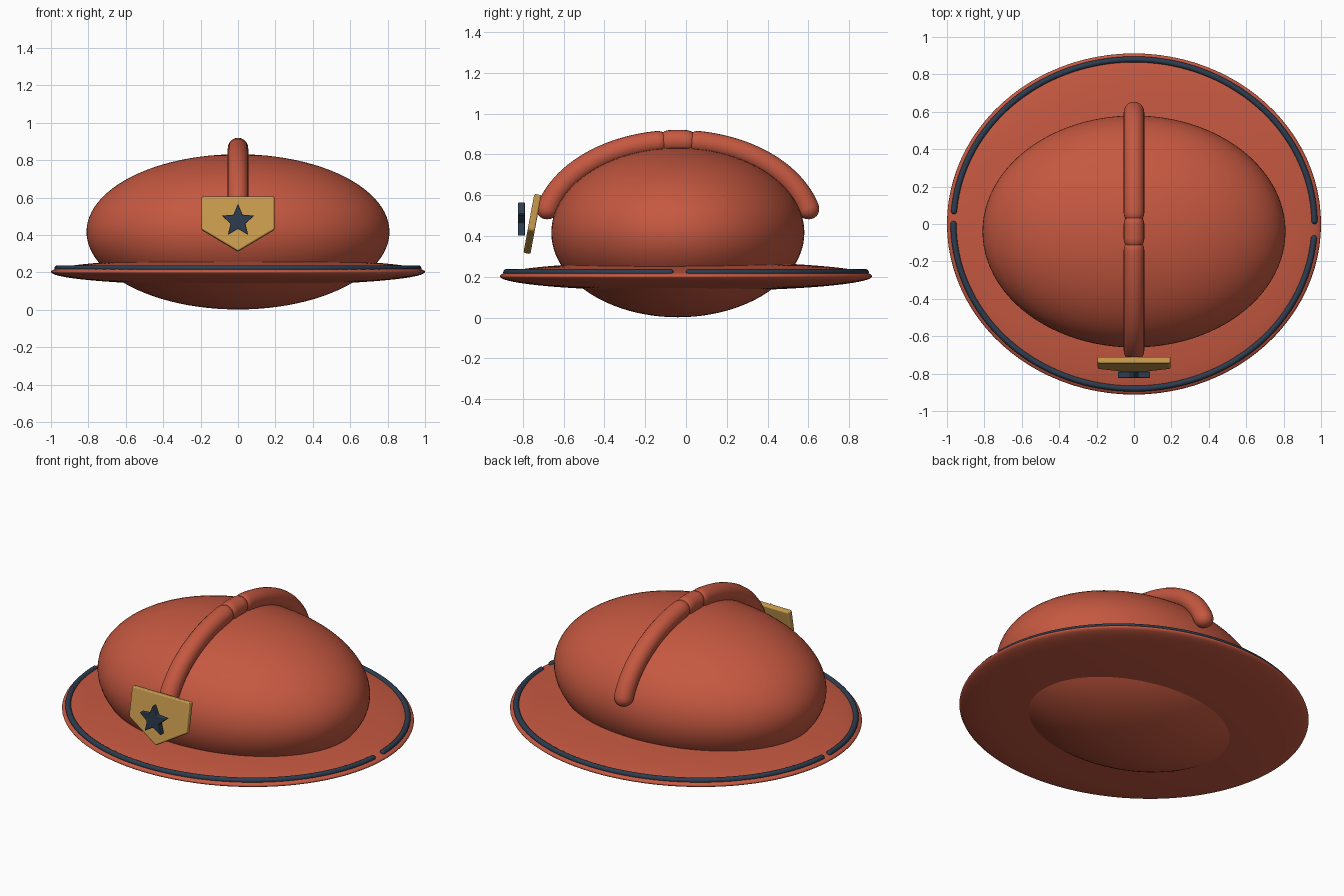
import bpy
import bmesh
from math import sin, cos, pi, radians, sqrt

cube = bpy.data.objects.get("Cube")
if cube:
    bpy.data.objects.remove(cube, do_unlink=True)


def material(name, rgb):
    m = bpy.data.materials.new(name)
    m.use_nodes = True
    m.diffuse_color = (*rgb, 1)
    bsdf = next(n for n in m.node_tree.nodes if n.type == 'BSDF_PRINCIPLED')
    bsdf.inputs["Base Color"].default_value = (*rgb, 1)
    return m


RED = material("brick red", (0.56, 0.098, 0.052))
GOLD = material("gold", (0.58, 0.33, 0.075))
NAVY = material("navy", (0.026, 0.046, 0.078))


def add_object(name, bm, mat, location=(0, 0, 0), smooth=True):
    bmesh.ops.recalc_face_normals(bm, faces=bm.faces)
    mesh = bpy.data.meshes.new(name)
    bm.to_mesh(mesh)
    bm.free()
    mesh.materials.append(mat)
    mesh.polygons.foreach_set("use_smooth", [smooth] * len(mesh.polygons))
    ob = bpy.data.objects.new(name, mesh)
    ob.location = location
    bpy.context.collection.objects.link(ob)
    return ob


def ellipsoid(name, centre, radii, mat):
    bm = bmesh.new()
    bmesh.ops.create_uvsphere(bm, u_segments=96, v_segments=48, radius=1)
    bmesh.ops.scale(bm, vec=radii, verts=bm.verts)
    return add_object(name, bm, mat, centre)


def arc_tube(name, point, start, end, radius, steps, mat, side):
    """Round-ended tube along point(angle); side(angle) gives the two ring axes."""
    cap, sides = 8, 20
    path = []
    speed = [(point(a + 0.001) - point(a)).length / 0.001 for a in (start, end)]
    for i in range(cap):
        k = cos(i / cap * pi / 2)
        path.append((start - k * radius / speed[0], sqrt(1 - k * k)))
    path += [(start + (end - start) * i / steps, 1) for i in range(steps + 1)]
    for i in range(cap - 1, -1, -1):
        k = cos(i / cap * pi / 2)
        path.append((end + k * radius / speed[1], sqrt(1 - k * k)))
    bm = bmesh.new()
    rings = []
    for a, r in path:
        u, v = side(a)
        rings.append([bm.verts.new(point(a) + (u * cos(t) + v * sin(t)) * radius * r)
                      for t in (2 * pi * j / sides for j in range(sides))])
    for low, high in zip(rings, rings[1:]):
        for j in range(sides):
            k = (j + 1) % sides
            bm.faces.new((low[j], low[k], high[k], high[j]))
    bmesh.ops.remove_doubles(bm, verts=bm.verts, dist=1e-6)
    return add_object(name, bm, mat)


def plate(name, outline, depth, bevel, mat, location, tilt=0):
    """Bevelled slab whose outline lies in the x-z plane."""
    bm = bmesh.new()
    face = bm.faces.new([bm.verts.new((x, -depth / 2, z)) for x, z in outline])
    out = bmesh.ops.extrude_face_region(bm, geom=[face])
    moved = [g for g in out["geom"] if isinstance(g, bmesh.types.BMVert)]
    bmesh.ops.translate(bm, vec=(0, depth, 0), verts=moved)
    ob = add_object(name, bm, mat, location, smooth=False)
    ob.rotation_euler.x = tilt
    mod = ob.modifiers.new("soft edges", 'BEVEL')
    mod.width, mod.segments = bevel, 3
    return ob


from mathutils import Vector

# Dome and brim
ellipsoid("dome", (0, -0.04, 0.417), (0.81, 0.62, 0.415), RED)
ellipsoid("brim", (0, 0, 0.203), (1.0, 0.912, 0.073), RED)


# Crest tubes over the dome, running front to back
def crest_point(a):
    return Vector((0, -0.04 + 0.66 * cos(a), 0.42 + 0.445 * sin(a)))


def crest_side(a):
    return Vector((1, 0, 0)), Vector((0, cos(a) / 0.66, sin(a) / 0.445)).normalized()


low, gap, knob = radians(15), 0.15, 0.06
for name, a, b in (("rear_crest", low, pi / 2 - gap),
                   ("middle_crest", pi / 2 - knob, pi / 2 + knob),
                   ("front_crest", pi / 2 + gap, pi - low)):
    arc_tube(name, crest_point, a, b, 0.055, 40, RED, crest_side)


# Dark trim around the brim, in two arcs
def trim_point(a):
    return Vector((0.965 * cos(a), 0.88 * sin(a), 0.222))


def trim_side(a):
    return Vector((cos(a) / 0.965, sin(a) / 0.88, 0)).normalized(), Vector((0, 0, 1))


for name, a, b in (("rear_trim", 1, 175.5), ("front_trim", 180, 355)):
    arc_tube(name, trim_point, radians(a), radians(b), 0.016, 90, NAVY, trim_side)

# Shield badge leaning back, with an upright star in front
shield = [(-0.195, 0.148), (-0.195, -0.03), (0, -0.148), (0.195, -0.03), (0.195, 0.148)]
plate("badge_shield", shield, 0.035, 0.008, GOLD, (0, -0.753, 0.458), radians(-10.5))

star = []
for i in range(10):
    r, a = (0.042 if i % 2 else 0.092), pi / 2 + i * pi / 5
    star.append((r * cos(a), r * sin(a)))
plate("badge_star", star, 0.035, 0.004, NAVY, (0, -0.806, 0.475))
